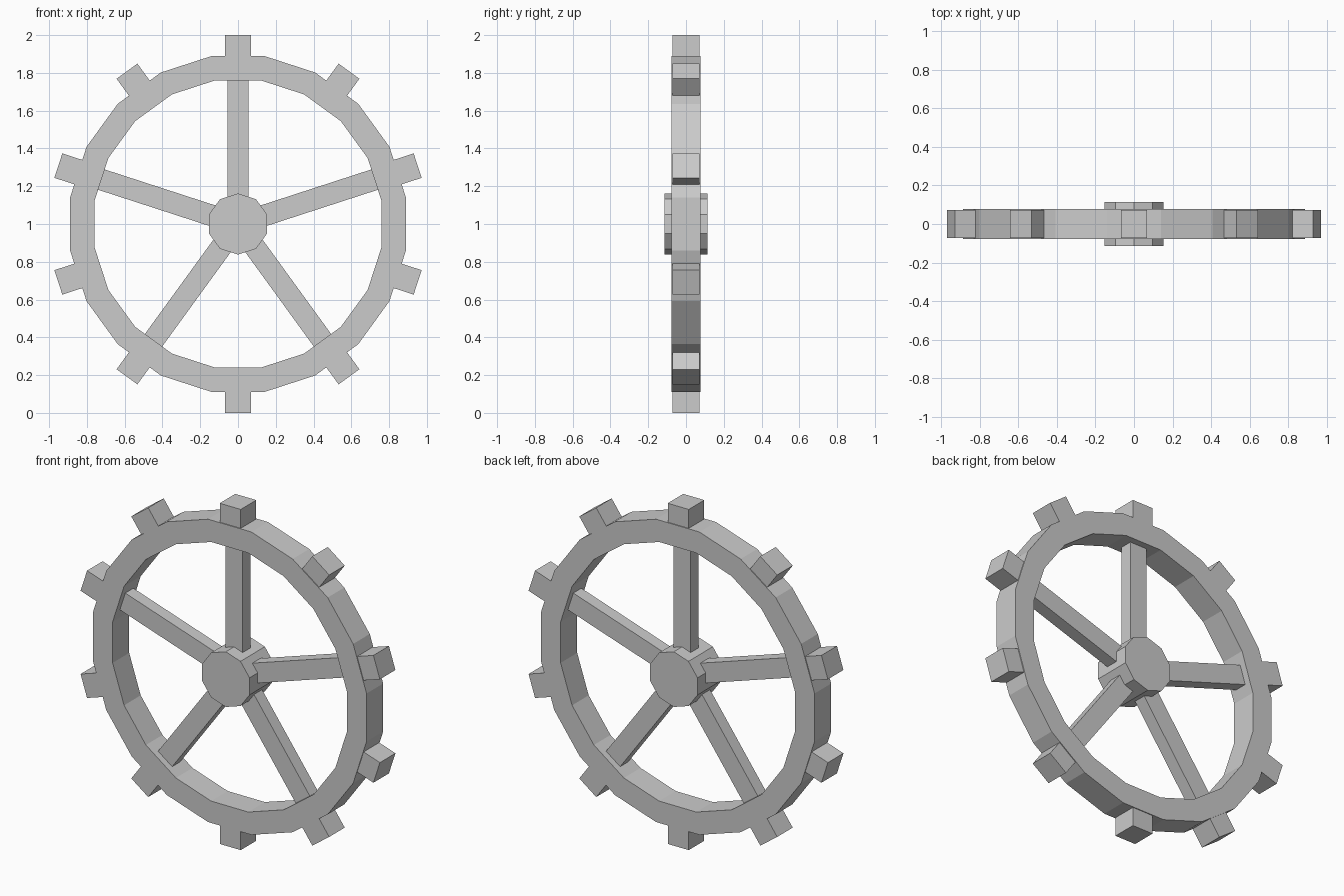
import bpy
import bmesh
from math import radians, sin, cos, pi
from mathutils import Matrix

if "Cube" in bpy.data.objects:
    bpy.data.objects.remove(bpy.data.objects["Cube"])

CENTRE = Matrix.Translation((0, 0, 1))


def finish(name, bm):
    bmesh.ops.recalc_face_normals(bm, faces=bm.faces)
    mesh = bpy.data.meshes.new(name)
    bm.to_mesh(mesh)
    bm.free()
    obj = bpy.data.objects.new(name, mesh)
    bpy.context.collection.objects.link(obj)
    return obj


def radial_box(name, angle, r0, r1, width, depth):
    """Box running outward from the wheel centre, angle measured from the top."""
    bm = bmesh.new()
    size = Matrix.Diagonal((width, depth, r1 - r0, 1))
    place = Matrix.Translation((0, 0, (r0 + r1) / 2))
    spin = Matrix.Rotation(radians(angle), 4, 'Y')
    bmesh.ops.create_cube(bm, size=1, matrix=CENTRE @ spin @ place @ size)
    return finish(name, bm)


# Rim: rectangular section swept round 20 flat segments
bm = bmesh.new()
n = 20
section = [(0.77, -0.077), (0.90, -0.077), (0.90, 0.077), (0.77, 0.077)]
rings = []
for i in range(n):
    a = 2 * pi * (i + 0.5) / n
    rings.append([bm.verts.new((r * sin(a), y, 1 + r * cos(a))) for r, y in section])
for i in range(n):
    p, q = rings[i], rings[(i + 1) % n]
    for k in range(4):
        m = (k + 1) % 4
        bm.faces.new((p[k], p[m], q[m], q[k]))
finish("rim", bm)

# Hub: ten-sided drum with a corner at the top
bm = bmesh.new()
bmesh.ops.create_cone(bm, cap_ends=True, segments=10, radius1=0.162, radius2=0.162,
                      depth=0.226, matrix=CENTRE @ Matrix.Rotation(pi / 2, 4, 'X'))
finish("hub", bm)

# Spokes
for i in range(5):
    radial_box(f"spoke_{i + 1}", 72 * i, 0.08, 0.80, 0.113, 0.075)

# Teeth around the rim
for i in range(10):
    radial_box(f"tooth_{i + 1}", 36 * i, 0.85, 1.0, 0.136, 0.144)
